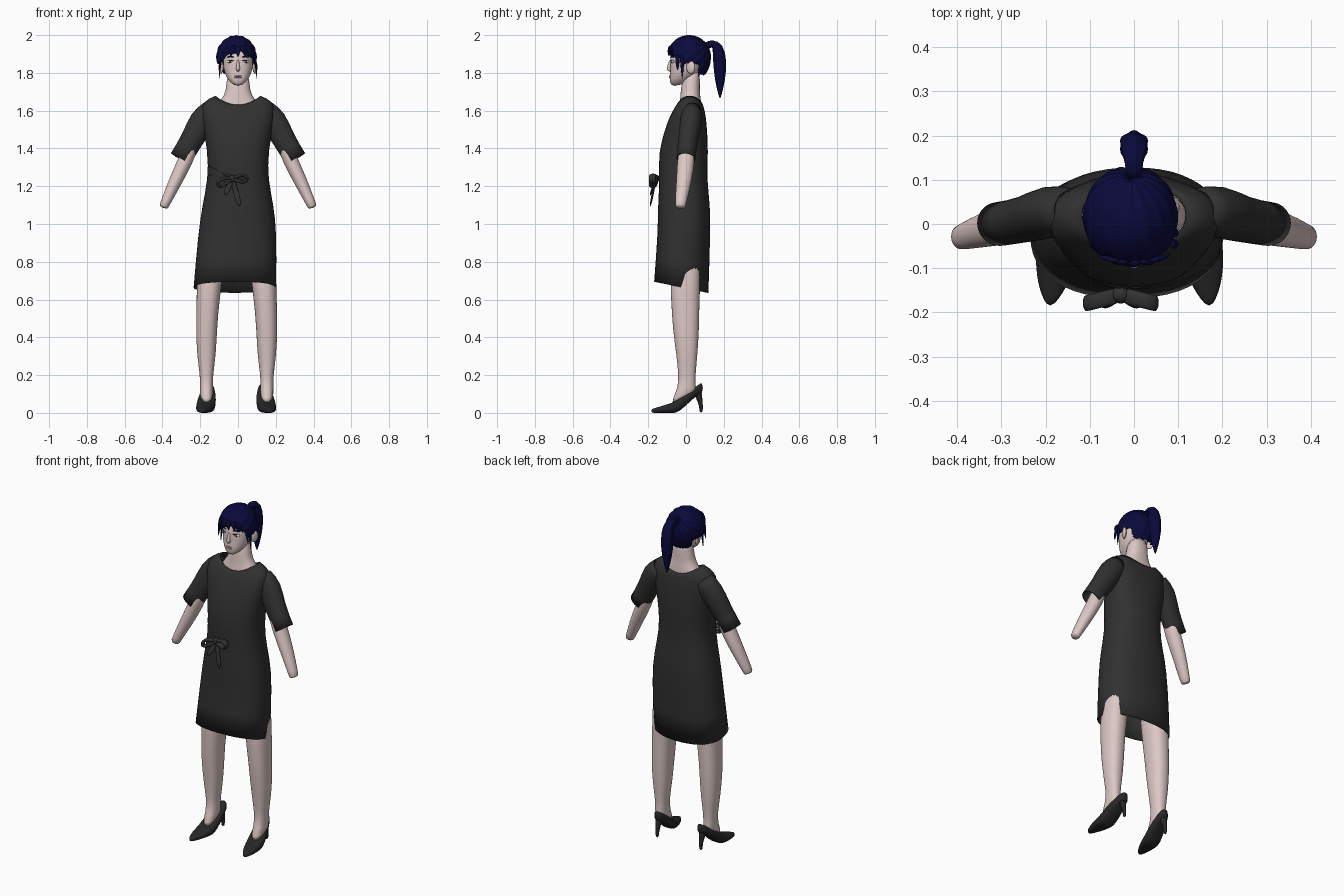
import bpy, bmesh, math
from mathutils import Vector, Matrix

cube = bpy.data.objects.get("Cube")
if cube:
    bpy.data.objects.remove(cube, do_unlink=True)


def material(name, red, green, blue):
    mat = bpy.data.materials.new(name)
    mat.use_nodes = True
    mat.diffuse_color = (red, green, blue, 1)
    shader = mat.node_tree.nodes["Principled BSDF"]
    shader.inputs["Base Color"].default_value = mat.diffuse_color
    shader.inputs["Roughness"].default_value = .7
    return mat


SKIN = material("skin", .72, .58, .56)
CLOTH = material("charcoal cloth", .03, .03, .03)
LEATHER = material("black leather", .02, .02, .02)
HAIR = material("navy hair", .003, .003, .045)
WHITE = material("eye white", .7, .7, .7)
IRIS = material("iris", .06, .05, .05)
LIP = material("lip", .6, .4, .4)


def finish(name, bm, mat, subdivide=True, thickness=0):
    """Turn a bmesh into a smooth object with its modifiers."""
    bmesh.ops.recalc_face_normals(bm, faces=bm.faces)
    mesh = bpy.data.meshes.new(name)
    bm.to_mesh(mesh)
    bm.free()
    mesh.materials.append(mat)
    for poly in mesh.polygons:
        poly.use_smooth = True
    obj = bpy.data.objects.new(name, mesh)
    bpy.context.collection.objects.link(obj)
    if subdivide:
        obj.modifiers.new("subdivide", 'SUBSURF').levels = 1
        obj.modifiers["subdivide"].render_levels = 1
    if thickness:
        shell = obj.modifiers.new("thickness", 'SOLIDIFY')
        shell.thickness, shell.offset = thickness, -1


def skin(name, rings, mat, capped=True, thickness=0):
    """Join a row of point rings into one surface."""
    bm = bmesh.new()
    rows = [[bm.verts.new(point) for point in ring] for ring in rings]
    for lower, upper in zip(rows, rows[1:]):
        for i in range(len(lower)):
            bm.faces.new((lower[i - 1], lower[i], upper[i], upper[i - 1]))
    if capped:
        bm.faces.new(rows[0])
        bm.faces.new(rows[-1])
    finish(name, bm, mat, thickness=thickness)


def oval(power=2.3, count=24):
    """Unit superellipse as pairs of coordinates."""
    def shape(v):
        return math.copysign(abs(v) ** (2 / power), v)
    angles = [math.tau * i / count for i in range(count)]
    return [(shape(math.cos(a)), shape(math.sin(a))) for a in angles]


def level(z, half, front, back, x=0, tilt=0, arch=0):
    """Level cross-section; tilt slopes it along y, arch lifts its sides."""
    middle, depth = (front + back) / 2, (back - front) / 2
    return [(x + half * c, middle + depth * s, z + tilt * (middle + depth * s) + arch * c * c)
            for c, s in oval()]


def tube(name, points, radii, mat, flat=1, axis=(0, 1, 0), ridge=0, **options):
    """Tapered tube along a path; flat scales it along the given axis."""
    points = [Vector(point) for point in points]
    rings = []
    for i, (point, radius) in enumerate(zip(points, radii)):
        along = (points[min(i + 1, len(points) - 1)] - points[max(i - 1, 0)]).normalized()
        across = along.cross(Vector(axis)).normalized()
        deep = across.cross(along) * flat
        rings.append([point + (across * c + deep * s) * radius
                      * (1 + ridge * math.cos(6 * math.atan2(s, c))) for c, s in oval(2)])
    skin(name, rings, mat, **options)


def ball(name, place, size, mat, turn=0):
    bm = bmesh.new()
    bmesh.ops.create_uvsphere(bm, u_segments=24, v_segments=16, radius=1)
    bm.transform(Matrix.Translation(place) @ Matrix.Rotation(turn, 4, 'Z')
                 @ Matrix.Diagonal((*size, 1)))
    finish(name, bm, mat, subdivide=False)


# Dress body: the hem slopes and drifts sideways, the shoulders arch up
dress = []
for z, half, front, back in (
        (.66, .22, -.17, .12), (.95, .21, -.15, .13), (1.1, .19, -.15, .13),
        (1.24, .16, -.14, .11), (1.38, .16, -.15, .12), (1.54, .2, -.1, .11),
        (1.6, .19, -.07, .1), (1.63, .12, -.05, .09)):
    flare = max(0, 1 - z)
    dress.append(level(z, half, front, back, x=-flare / 20, tilt=-flare * .6,
                       arch=.05 if z > 1.5 else 0))
skin("dress", dress, CLOTH, capped=False, thickness=.006)

# Tied bow on the waist
knot = Vector((-.03, -.16, 1.24))
ball("bow_knot", knot, (.02, .02, .02), CLOTH)
for side, word, droop in ((1, "left", 0), (-1, "right", .03)):
    turns = [math.pi * i / 8 for i in range(9)]
    tube(f"bow_{word}_loop",
         [knot + Vector((side * .08 * math.sin(a), -.02 * math.sin(a),
                         .02 * math.sin(2 * a) - droop * math.sin(a))) for a in turns],
         [.009 for a in turns], CLOTH, flat=2)
    tail = Vector((side * .04, -.03, -.15 + 2 * droop))
    tube(f"bow_{word}_tail", [knot, knot + tail / 2, knot + tail],
         [.01, .016, .012], CLOTH, flat=.4)

    # Gathered folds running out from the knot around the waist
    for rise in (-.03, .02, .07):
        steps = [i / 6 for i in range(7)]
        tube(f"{word}_waist_fold",
             [(side * .15 * t - .01, -.01 - .13 * math.sqrt(1 - .85 * t * t), 1.24 + rise * t)
              for t in steps], [.009 - .007 * t for t in steps], CLOTH)

# Neck and head
skin("neck", [level(*row) for row in (
    (1.56, .13, -.04, .08), (1.62, .12, -.04, .08), (1.66, .09, -.03, .08),
    (1.7, .06, -.03, .07), (1.83, .06, -.01, .08))], SKIN)
skin("head", [level(*row) for row in (
    (1.73, .02, -.08, -.04), (1.77, .06, -.09, .04), (1.82, .08, -.08, .08),
    (1.9, .08, -.09, .1), (1.97, .05, -.04, .06))], SKIN)
tube("nose", [(0, -.08, 1.87), (0, -.09, 1.84), (0, -.094, 1.82), (0, -.08, 1.81)],
     [.006, .008, .012, .008], SKIN)
for word, z in (("upper", 1.783), ("lower", 1.776)):
    ball(f"{word}_lip", (0, -.083, z), (.02, .008, .004), LIP)

# Hair cap: combed ridges meeting where the ponytail is tied
bm = bmesh.new()
bmesh.ops.create_uvsphere(bm, u_segments=96, v_segments=48, radius=1)
comb = Matrix.Rotation(math.radians(-55), 3, 'X')
for vert in bm.verts:
    ridge = math.cos(16 * math.atan2(vert.co.y, vert.co.x))
    x, y, z = comb @ vert.co * (.985 + .015 * ridge)
    vert.co = (.108 * x - .008, .116 * y + .016, (.115 if z > 0 else .14) * z + 1.885)


def below_hairline(point):
    if point.y < -.035:
        return point.z < 1.91 - 6 * point.x ** 2 + .006 * math.sin(90 * point.x)
    return point.z < (1.845 if point.y < .065 else 1.785)


bmesh.ops.delete(bm, geom=[v for v in bm.verts if below_hairline(v.co)], context='VERTS')
finish("hair_cap", bm, HAIR, subdivide=False, thickness=.008)
tube("ponytail", [(0, y, z) for y, z in (
    (.1, 1.94), (.14, 1.96), (.17, 1.94), (.18, 1.86), (.18, 1.76), (.18, 1.66))],
    [.02, .02, .03, .035, .027, .002], HAIR, axis=(1, 0, 0), ridge=.08)
for i in range(-2, 3):
    x = .034 * i
    tube("fringe_lock", [(x / 2, -.084, 1.945), (x, -.094 + 4 * x * x, 1.915),
                         (x * 1.2, -.09 + 5 * x * x, 1.885)], [.014, .013, .002], HAIR, flat=.5)

# Everything that comes in pairs
for side, word in ((1, "left"), (-1, "right")):
    def at(x, y, z):
        return (side * x, y, z)

    # Eyes, lids, brows, ears and side locks
    ball(f"{word}_eye", at(.042, -.068, 1.86), (.017, .011, .008), WHITE, side * .3)
    ball(f"{word}_iris", at(.042, -.076, 1.86), (.006, .005, .007), IRIS)
    for part, z, radius in (("upper_lid", 1.867, .002), ("brow", 1.887, .003)):
        tube(f"{word}_{part}", [at(x, 7 * x * x - .087, z - 8 * (x - .04) ** 2)
                                for x in (.02, .04, .06)], [radius] * 3, HAIR)
    ball(f"{word}_ear", at(.09, .025, 1.83), (.01, .024, .034), SKIN, -side * .4)
    for y, tip in ((-.045, 1.81), (-.02, 1.765)):
        tube(f"{word}_side_lock", [at(.085, y, 1.9), at(.095, y, 1.85), at(.1, y, tip)],
             [.012, .011, .001], HAIR, axis=(1, 0, 0), flat=.6)

    # Short sleeve and bare arm ending at the wrist
    tube(f"{word}_sleeve", [at(.14, .03, 1.6), at(.19, .03, 1.55), at(.24, .01, 1.45),
                            at(.305, 0, 1.345)], [.06, .073, .06, .059], CLOTH,
         flat=.85, capped=False, thickness=.005)
    tube(f"{word}_arm", [at(.22, .01, 1.48), at(.28, 0, 1.33), at(.33, -.01, 1.23),
                         at(.39, -.03, 1.1), at(.396, -.03, 1.085)],
         [.04, .04, .036, .025, .024], SKIN, flat=1.15)

    # Leg, leaning outward to the calf and sloping along the instep
    leg = []
    for z, half, front, back in (
            (.9, .08, -.09, .09), (.6, .06, -.08, .07), (.44, .056, -.07, .07),
            (.3, .05, -.05, .06), (.2, .034, -.04, .05), (.13, .034, -.04, .05),
            (.08, .036, -.1, .06)):
        leg.append(level(z, half, front, back, x=side * (.16 - .08 * max(0, z - .5)) - .007,
                         tilt=.6 if z < .1 else 0))
    skin(f"{word}_leg", leg, SKIN)

    # Pointed court shoe, toes turned slightly out, on a slim heel
    shoe = []
    for i in range(11):
        y = -.185 + .275 * i / 10
        half = .05 * math.sin(math.pi * (y + .19) / .3) ** .65
        sole = min(.1, max(0, .04 + .9 * y))
        top = .075 + .3 * y + .4 * max(0, y + .07)
        shoe.append([(side * (.154 - .14 * y) - .01 + half * c, y,
                      (sole + top) / 2 + (top - sole) / 2 * s) for c, s in oval(2.7)])
    skin(f"{word}_shoe", shoe, LEATHER)
    tube(f"{word}_heel", [(side * .145 - .01, y, z) for y, z in
                          ((.06, .115), (.07, .08), (.08, .04), (.08, 0))],
         [.024, .016, .01, .009], LEATHER)
